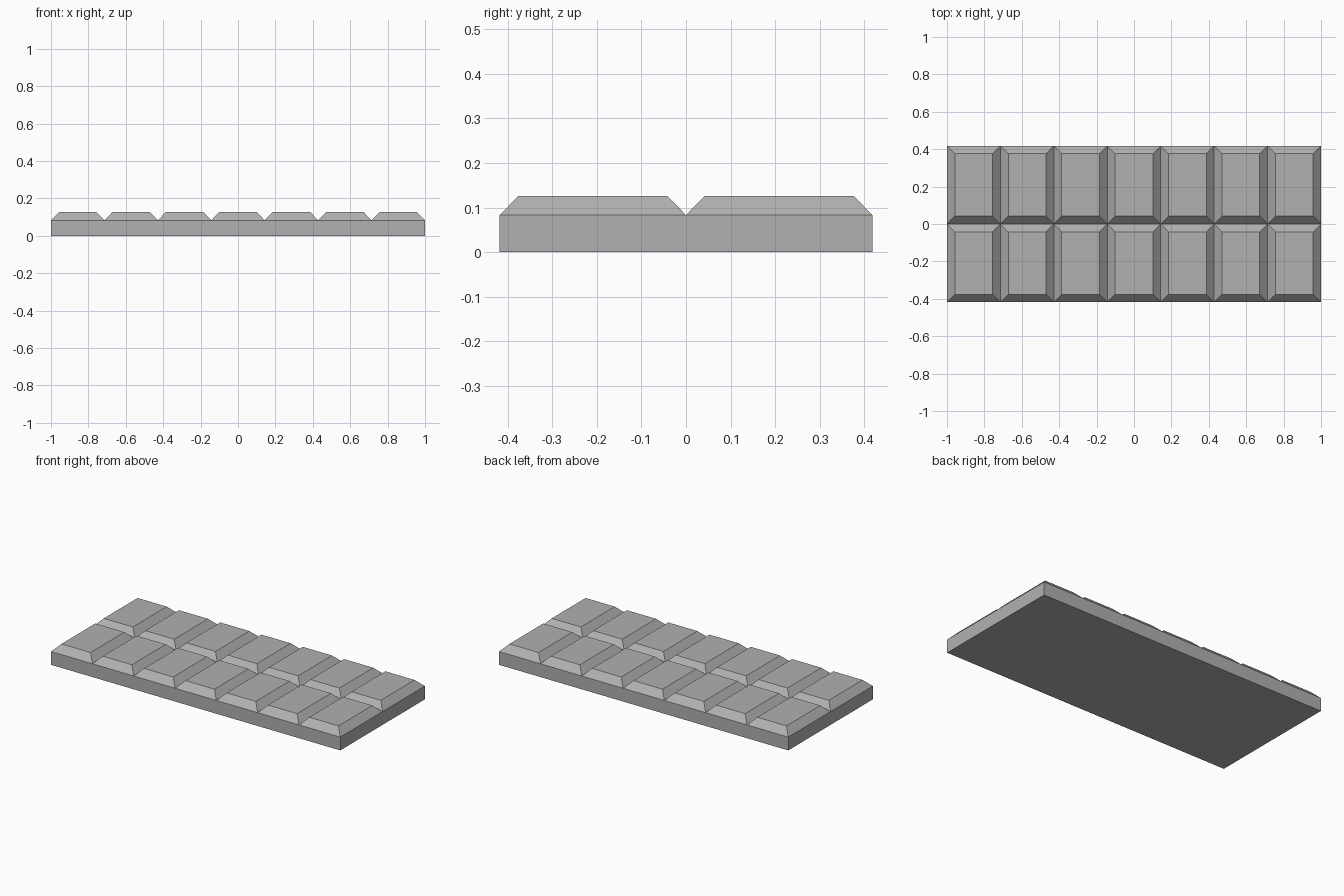
import bpy, bmesh
from mathutils import Matrix

if "Cube" in bpy.data.objects:
    bpy.data.objects.remove(bpy.data.objects["Cube"])

COLS, ROWS = 7, 2
HALF_X, HALF_Y = 1.0, 0.418
BASE_Z, TOP_Z, BEVEL = 0.083, 0.126, 0.042

bm = bmesh.new()

# Grid of cells at groove height
bmesh.ops.create_grid(bm, x_segments=COLS, y_segments=ROWS, size=1.0,
                      matrix=Matrix.Translation((0, 0, BASE_Z))
                      @ Matrix.Diagonal((HALF_X, HALF_Y, 1, 1)))
cells = bm.faces[:]
rim = [e for e in bm.edges if e.is_boundary]

# Slab walls and flat underside
walls = bmesh.ops.extrude_edge_only(bm, edges=rim)["geom"]
for v in walls:
    if isinstance(v, bmesh.types.BMVert):
        v.co.z = 0.0
bmesh.ops.holes_fill(bm, edges=[e for e in bm.edges if e.is_boundary], sides=0)

# Raised squares with sloped sides, forming V grooves between them
bmesh.ops.inset_individual(bm, faces=cells, thickness=BEVEL, use_even_offset=True)
for v in {v for f in cells for v in f.verts}:
    v.co.z = TOP_Z

bmesh.ops.recalc_face_normals(bm, faces=bm.faces[:])
mesh = bpy.data.meshes.new("chocolate_bar")
bm.to_mesh(mesh)
bm.free()

# Dark grey surface
grey = bpy.data.materials.new("dark_grey")
grey.diffuse_color = (0.44, 0.44, 0.44, 1)
grey.use_nodes = True
grey.node_tree.nodes["Principled BSDF"].inputs["Base Color"].default_value = grey.diffuse_color
mesh.materials.append(grey)
bpy.context.collection.objects.link(bpy.data.objects.new("chocolate_bar", mesh))
